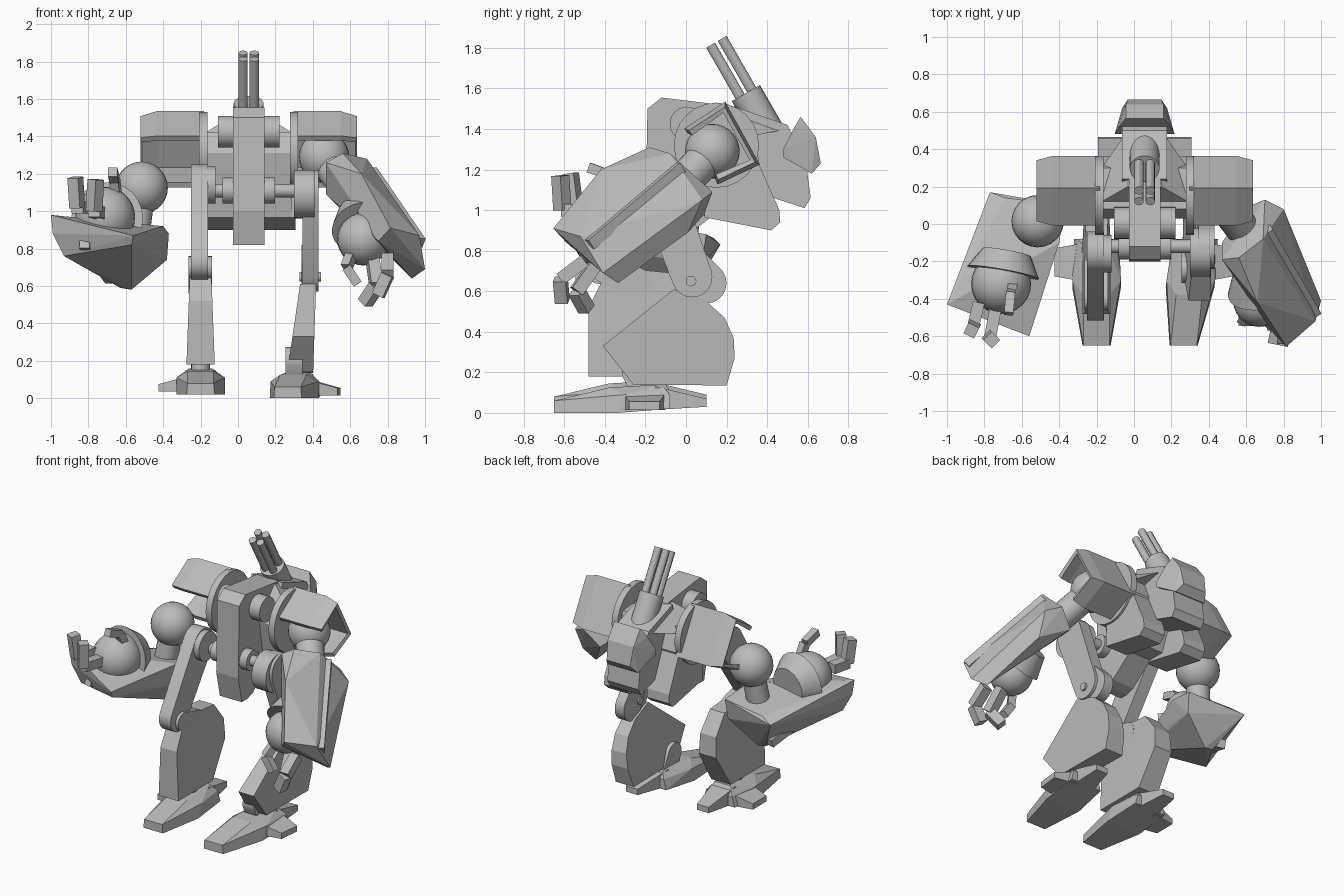
import bpy
import bmesh
import math
from mathutils import Vector, Matrix

if "Cube" in bpy.data.objects:
    bpy.data.objects.remove(bpy.data.objects["Cube"], do_unlink=True)

grey = bpy.data.materials.new("plain_grey")
grey.use_nodes = True
grey.diffuse_color = (0.5, 0.5, 0.5, 1)
grey.node_tree.nodes["Principled BSDF"].inputs["Base Color"].default_value = (0.5, 0.5, 0.5, 1)

CENTRE = 0.057  # the torso sits a little off the middle
SIDES = (("left", 1), ("right", -1))
curved = []


def finish(name, mesh_builder, smooth=False):
    bmesh.ops.recalc_face_normals(mesh_builder, faces=mesh_builder.faces)
    mesh = bpy.data.meshes.new(name)
    mesh_builder.to_mesh(mesh)
    mesh_builder.free()
    mesh.materials.append(grey)
    part = bpy.data.objects.new(name, mesh)
    bpy.context.scene.collection.objects.link(part)
    if smooth:
        curved.append(part)
    return part


def hull(name, points, smooth=False):
    builder = bmesh.new()
    for point in points:
        builder.verts.new(point)
    result = bmesh.ops.convex_hull(builder, input=builder.verts)
    spare = [v for v in result["geom_interior"] if isinstance(v, bmesh.types.BMVert)]
    bmesh.ops.delete(builder, geom=spare, context="VERTS")
    bmesh.ops.dissolve_limit(builder, angle_limit=math.radians(2),
                             verts=builder.verts, edges=builder.edges)
    return finish(name, builder, smooth)


def prism(name, profile, x_min, x_max):
    """Side profile in y and z, drawn out along x."""
    builder = bmesh.new()
    face = builder.faces.new([builder.verts.new((x_min, y, z)) for y, z in profile])
    moved = bmesh.ops.extrude_face_region(builder, geom=[face])["geom"]
    verts = [v for v in moved if isinstance(v, bmesh.types.BMVert)]
    bmesh.ops.translate(builder, verts=verts, vec=(x_max - x_min, 0, 0))
    return finish(name, builder)


def rod(name, start, end, radius, sides=24, tip=None):
    start, end = Vector(start), Vector(end)
    axis = end - start
    turn = axis.to_track_quat("Z", "Y").to_matrix().to_4x4()
    if sides == 4:
        turn = turn @ Matrix.Rotation(math.pi / 4, 4, "Z")
    builder = bmesh.new()
    bmesh.ops.create_cone(builder, cap_ends=True, segments=sides, radius1=radius,
                          radius2=tip or radius, depth=axis.length,
                          matrix=Matrix.Translation((start + end) / 2) @ turn)
    return finish(name, builder, sides > 8)


def ball(name, centre, radius):
    builder = bmesh.new()
    bmesh.ops.create_uvsphere(builder, u_segments=24, v_segments=14, radius=radius,
                              matrix=Matrix.Translation(centre))
    return finish(name, builder, True)


def link(name, upper, lower, upper_radius, lower_radius, x_min, x_max):
    """Flat bar with two rounded ends, lying in the side plane."""
    points = []
    for (y, z), radius in ((upper, upper_radius), (lower, lower_radius)):
        for step in range(20):
            a = math.tau * step / 20
            points += [(x, y + radius * math.cos(a), z + radius * math.sin(a))
                       for x in (x_min, x_max)]
    return hull(name, points, True)


def finger(name, joints, width=0.045):
    for number, (a, b) in enumerate(zip(joints, joints[1:])):
        rod(f"{name}_joint_{number}", a, b, width, 4)


# Torso: central keel, main block with two lower lobes, back drum and rear cap
prism("central_keel", [(-.2, 1.0), (-.19, 1.5), (-.12, 1.555), (.25, 1.51), (.3, 1.1),
                       (-.04, .84), (-.1, .82), (-.16, .82)], CENTRE - .085, CENTRE + .085)
prism("torso_block", [(.09, .97), (.25, .97), (.36, 1.25), (.3, 1.4), (.08, 1.42),
                      (.03, 1.31)], CENTRE - .23, CENTRE + .23)
for side, s in SIDES:
    prism(f"{side}_torso_lobe", [(.09, .965), (.42, .9), (.465, .94), (.46, 1.0), (.35, 1.25),
                                 (.1, 1.25)], CENTRE + s * .08, CENTRE + s * .25)
hull("torso_top", [(CENTRE + s * w, y, z) for s in (1, -1) for w, y, z in
                   ((.23, .12, 1.42), (.23, .3, 1.36), (.09, .2, 1.51), (.09, .5, 1.4))])
prism("back_drum", [(.24, 1.51), (.5, 1.42), (.59, 1.25), (.615, 1.06), (.585, 1.01),
                    (.31, 1.1), (.2, 1.4)], CENTRE - .12, CENTRE + .12)
hull("rear_cap", [(CENTRE + s * w, y, z) for s in (1, -1) for w, y, z in
                  ((.16, .48, 1.3), (.16, .48, 1.26), (.1, .565, 1.46), (.13, .53, 1.4),
                   (.1, .64, 1.36), (.09, .665, 1.23), (.12, .62, 1.18))])
rod("neck_cylinder", (CENTRE - .165, .005, 1.425), (CENTRE + .165, .005, 1.425), .085)
rod("hip_drum", (CENTRE - .14, -.12, 1.11), (CENTRE + .14, -.12, 1.11), .07)
rod("hip_axle", (CENTRE - .19, -.12, 1.11), (CENTRE + .25, -.12, 1.11), .036)

# Gun with four barrels
muzzle, breech = Vector((CENTRE, .15, 1.83)), Vector((CENTRE, .42, 1.36))
along = (muzzle - breech).normalized()
across = along.cross(Vector((1, 0, 0)))
rod("gun_housing", breech, breech + along * .25, .08)
for i in (-1, 1):
    for j in (-1, 1):
        shift = Vector((i * .03, 0, 0)) + across * j * .033
        rod("gun_barrel", breech + shift + along * .2, muzzle + shift, .025, 12)

# Shoulder discs and hollow pads, open at the end and front
for side, s in SIDES:
    rod(f"{side}_shoulder_disc", (CENTRE + s * .22, .15, 1.32),
        (CENTRE + s * .265, .15, 1.32), .21)
    rim = [Vector((0, y, z)) for y, z in ((0, 1.39), (.19, 1.52), (.35, 1.23), (.15, 1.14))]
    middle = sum(rim, Vector()) / 4
    builder = bmesh.new()
    rings = []
    for reach, shrink in ((.24, 0), (.49, 0), (.575, .13)):
        rings.append([builder.verts.new(p.lerp(middle, shrink) + Vector((CENTRE + s * reach, 0, 0)))
                      for p in rim])
    for a, b in zip(rings, rings[1:]):
        for k in range(3):
            builder.faces.new((a[k], a[k + 1], b[k + 1], b[k]))
    pad = finish(f"{side}_shoulder_pad", builder)
    wall = pad.modifiers.new("wall", "SOLIDIFY")
    wall.thickness = .03
    wall.offset = 0

# Left arm, hanging
ball("left_shoulder_ball", (.46, .13, 1.29), .135)
rod("left_upper_arm", (.46, .13, 1.29), (.6, -.05, 1.1), .09)
hull("left_forearm_shell", [(.47, -.19, 1.26), (.56, -.18, 1.31), (.69, -.08, 1.28),
                            (.7, .13, 1.09), (.8, .08, 1.05), (.47, -.1, 1.09), (.6, .09, .98),
                            (.66, -.42, 1.2), (.79, .01, .89),
                            (.815, -.655, .91), (.97, -.52, .87), (1, -.41, .69), (.93, -.335, .64),
                            (.75, -.59, .84)])
rod("left_forearm_strip", (.71, -.03, 1.21), (.97, -.48, .83), .04, 4)
ball("left_hand_ball", (.67, -.41, .85), .14)
rod("left_hand_cuff", (.67, -.36, .91), (.65, -.25, .99), .17, tip=.12)
finger("left_first_finger", [(.8, -.5, .75), (.8, -.62, .66), (.75, -.61, .55)])
finger("left_second_finger", [(.72, -.44, .74), (.74, -.54, .6), (.68, -.49, .51)])
finger("left_thumb", [(.62, -.45, .8), (.58, -.52, .7), (.64, -.52, .61)], .035)

# Right arm, raised with the palm up
ball("right_shoulder_ball", (-.515, .015, 1.125), .14)
rod("right_upper_arm", (-.515, .015, 1.12), (-.56, -.03, .78), .075)
hull("right_forearm_shell", [(-.77, .17, .83), (-.69, .14, .86), (-.37, .1, .88), (-.38, .08, .74),
                             (-.4, -.1, .92), (-.57, .02, .58), (-.63, .02, .59),
                             (-1, -.43, .98), (-.99, -.42, .88), (-.56, -.6, .87),
                             (-.57, -.57, .82), (-.93, -.4, .76)])
rod("right_forearm_strip", (-.68, .05, .64), (-.82, -.48, .83), .04, 4)
ball("right_hand_ball", (-.71, -.32, .97), .16)
rod("right_hand_cuff", (-.7, -.26, .96), (-.68, -.15, .95), .195, tip=.13)
finger("right_first_finger", [(-.83, -.42, 1.02), (-.86, -.55, 1.02), (-.87, -.57, 1.18)])
finger("right_second_finger", [(-.74, -.45, .99), (-.77, -.61, 1.0), (-.76, -.62, 1.17)])
finger("right_thumb", [(-.65, -.33, 1.08), (-.66, -.37, 1.17), (-.67, -.48, 1.21)], .035)

# Left leg
rod("left_hip_disc", (.3, -.15, 1.09), (.41, -.15, 1.09), .13)
link("left_thigh", (-.13, 1.11), (.03, .67), .11, .1, .345, .43)
link("left_knee", (.03, .74), (.1, .64), .08, .1, .34, .41)
rod("left_knee_pin", (.33, .025, .65), (.445, .025, .65), .026)
calf = [(-.26, .14), (-.41, .33), (-.06, .61), (.1, .55), (.19, .47), (.235, .37), (.24, .27),
        (.2, .135)]
left_calf = prism("left_calf", calf, -.07, .07)
for vert in left_calf.data.vertices:  # lean outward and thin towards the knee
    height = vert.co.z
    vert.co.x = vert.co.x * (1.1 - height * .8) + .32 + height * .09
link("left_ankle", (-.24, .2), (-.2, .12), .075, .075, .255, .345)

# Right leg, stepping forward
rod("right_hip_disc", (-.21, -.16, 1.14), (-.12, -.16, 1.14), .1)
link("right_thigh", (-.15, 1.14), (-.42, .73), .11, .095, -.25, -.16)
right_calf = prism("right_calf", [(-.48, .18), (-.48, .52), (-.41, .66), (-.28, .71), (-.06, .69),
                                  (.04, .56), (.05, .42), (-.1, .18)], -.075, .075)
for vert in right_calf.data.vertices:
    vert.co.x = vert.co.x * (1.1 - vert.co.z * .5) - .2
link("right_knee", (-.4, .7), (-.25, .64), .06, .08, -.265, -.14)
rod("right_ankle", (-.2, -.25, .1), (-.2, -.25, .25), .05)

# Feet: wedge, outer toe and heel spur; the left one turns slightly inward
for side, s, x, base, skew in (("left", 1, .315, 0, .11), ("right", -1, -.2, .02, 0)):
    def place(points):
        return [(x + s * px + skew * (py + .2), py, pz + base) for px, py, pz in points]
    half = [(.075, -.65, 0), (.07, -.65, .06), (.13, -.34, 0), (.13, -.3, .09), (.12, -.08, .02),
            (.1, -.08, .09), (.07, -.38, .125), (.06, -.12, .14)]
    hull(f"{side}_foot", place(half + [(-a, b, c) for a, b, c in half]))
    hull(f"{side}_outer_toe", place([(w, y, z) for w, lo, hi, top in
                                     ((.06, -.31, -.1, .1), (.225, -.28, -.13, .055))
                                     for y in (lo, hi) for z in (.015, top)]))
    hull(f"{side}_heel", place([(w * k, y, z) for k in (-1, 1) for w, y, lo, hi in
                                ((.08, -.15, .015, .13), (.045, .1, .03, .07))
                                for z in (lo, hi)]))

# Smooth only the round parts
bpy.ops.object.select_all(action="DESELECT")
for part in curved:
    part.select_set(True)
bpy.context.view_layer.objects.active = curved[0]
bpy.ops.object.shade_smooth_by_angle(angle=math.radians(30))
